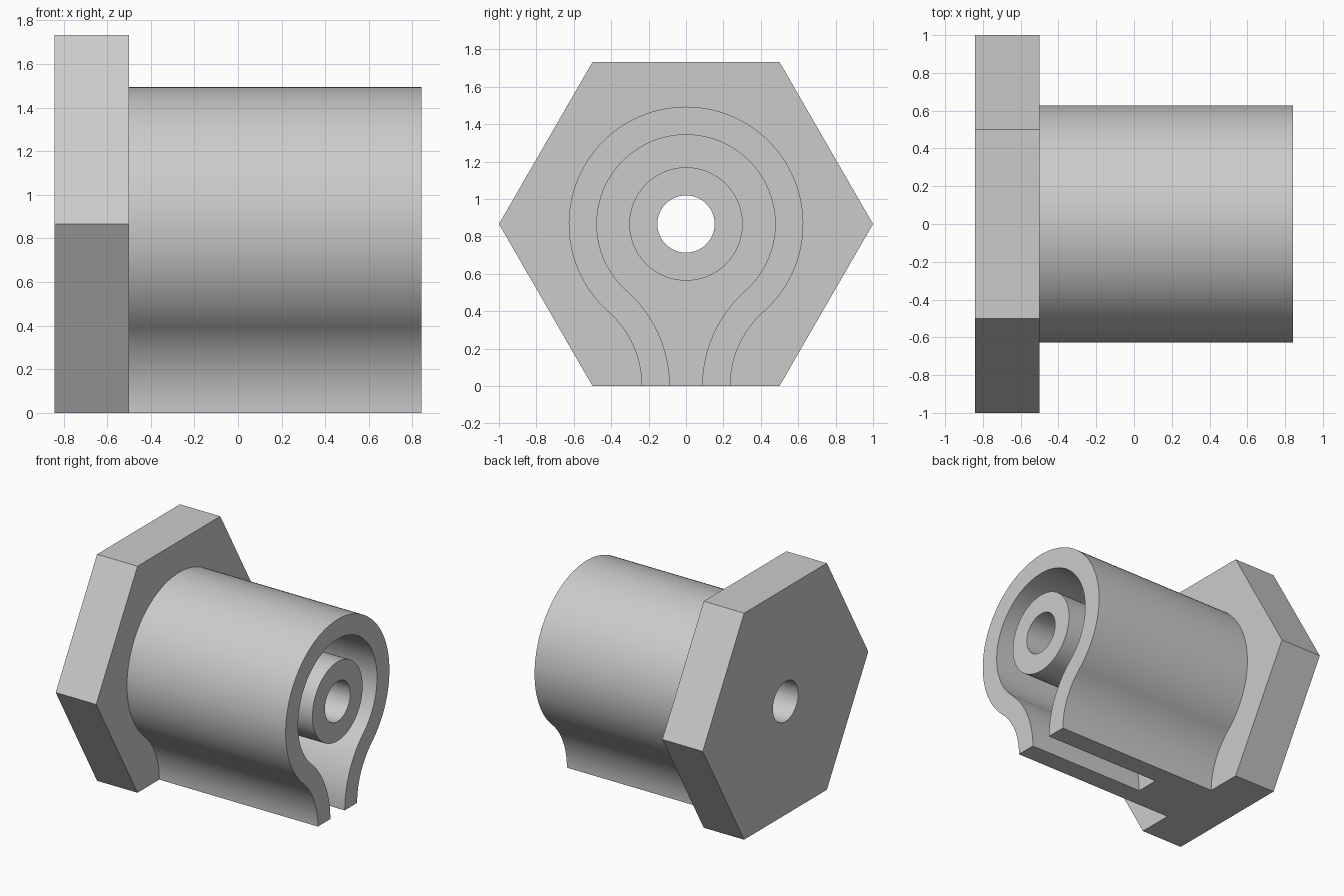
import bpy, bmesh, math

if "Cube" in bpy.data.objects:
    bpy.data.objects.remove(bpy.data.objects["Cube"])

CZ = math.sqrt(3) / 2        # height of the bore axis
X0, X1 = -0.842, 0.842       # overall length
PLATE = -0.5                 # inner face of the hexagonal head
FLOOR = -0.12                # bottom of the channel
NECK_Y = 0.766               # centre of the concave neck arcs (at z = 0)

grey = bpy.data.materials.new("light grey")
grey.diffuse_color = (0.6, 0.6, 0.6, 1)
grey.use_nodes = True
grey.node_tree.nodes["Principled BSDF"].inputs["Base Color"].default_value = grey.diffuse_color


def prism(name, outline, xa, xb):
    """Extrude a closed (y, z) outline along x."""
    bm = bmesh.new()
    face = bm.faces.new([bm.verts.new((xa, y, z)) for y, z in outline])
    ext = bmesh.ops.extrude_face_region(bm, geom=[face])
    moved = [v for v in ext["geom"] if isinstance(v, bmesh.types.BMVert)]
    bmesh.ops.translate(bm, verts=moved, vec=(xb - xa, 0, 0))
    bmesh.ops.recalc_face_normals(bm, faces=bm.faces)
    mesh = bpy.data.meshes.new(name)
    bm.to_mesh(mesh)
    bm.free()
    mesh.materials.append(grey)
    obj = bpy.data.objects.new(name, mesh)
    bpy.context.collection.objects.link(obj)
    return obj


def circle(radius, n):
    return [(radius * math.cos(2 * math.pi * i / n),
             CZ + radius * math.sin(2 * math.pi * i / n)) for i in range(n)]


def keyhole(radius, drop=0.0):
    """Round top flowing through concave arcs into a narrow neck at z = 0."""
    join = math.atan2(CZ, NECK_Y)
    neck_r = math.hypot(CZ, NECK_Y) - radius
    half = []
    for i in range(49):                       # round part, top to join
        a = math.pi / 2 - (math.pi / 2 + join) * i / 48
        half.append((radius * math.cos(a), CZ + radius * math.sin(a)))
    for i in range(1, 21):                    # neck part, join to base
        a = join * (1 - i / 20)
        half.append((NECK_Y - neck_r * math.cos(a), neck_r * math.sin(a)))
    half[-1] = (half[-1][0], 0.0)
    if drop:
        half.append((half[-1][0], -drop))
    return half + [(-y, z) for y, z in reversed(half[1:])]


def combine(target, other, operation):
    """Apply a boolean and discard the helper."""
    mod = target.modifiers.new(operation, 'BOOLEAN')
    mod.operation, mod.solver, mod.object = operation, 'EXACT', other
    bpy.context.view_layer.objects.active = target
    bpy.ops.object.modifier_apply(modifier=mod.name)
    bpy.data.objects.remove(other)


# Hexagonal head with the keyhole-shaped body
part = prism("hex_head_bushing", circle(1.0, 6), X0, PLATE)
combine(part, prism("body", keyhole(0.627), PLATE - 0.1, X1), 'UNION')

# Channel open at the end and along the bottom
combine(part, prism("channel_cutter", keyhole(0.477, 0.1), FLOOR, X1 + 0.2), 'DIFFERENCE')

# Inner tube and through bore
combine(part, prism("inner_tube", circle(0.303, 96), FLOOR - 0.1, X1), 'UNION')
combine(part, prism("bore_cutter", circle(0.153, 64), X0 - 0.2, X1 + 0.2), 'DIFFERENCE')

# Smooth curved walls, keep edges sharp
bpy.ops.object.select_all(action='DESELECT')
part.select_set(True)
bpy.context.view_layer.objects.active = part
bpy.ops.object.shade_smooth_by_angle(angle=math.radians(30))
